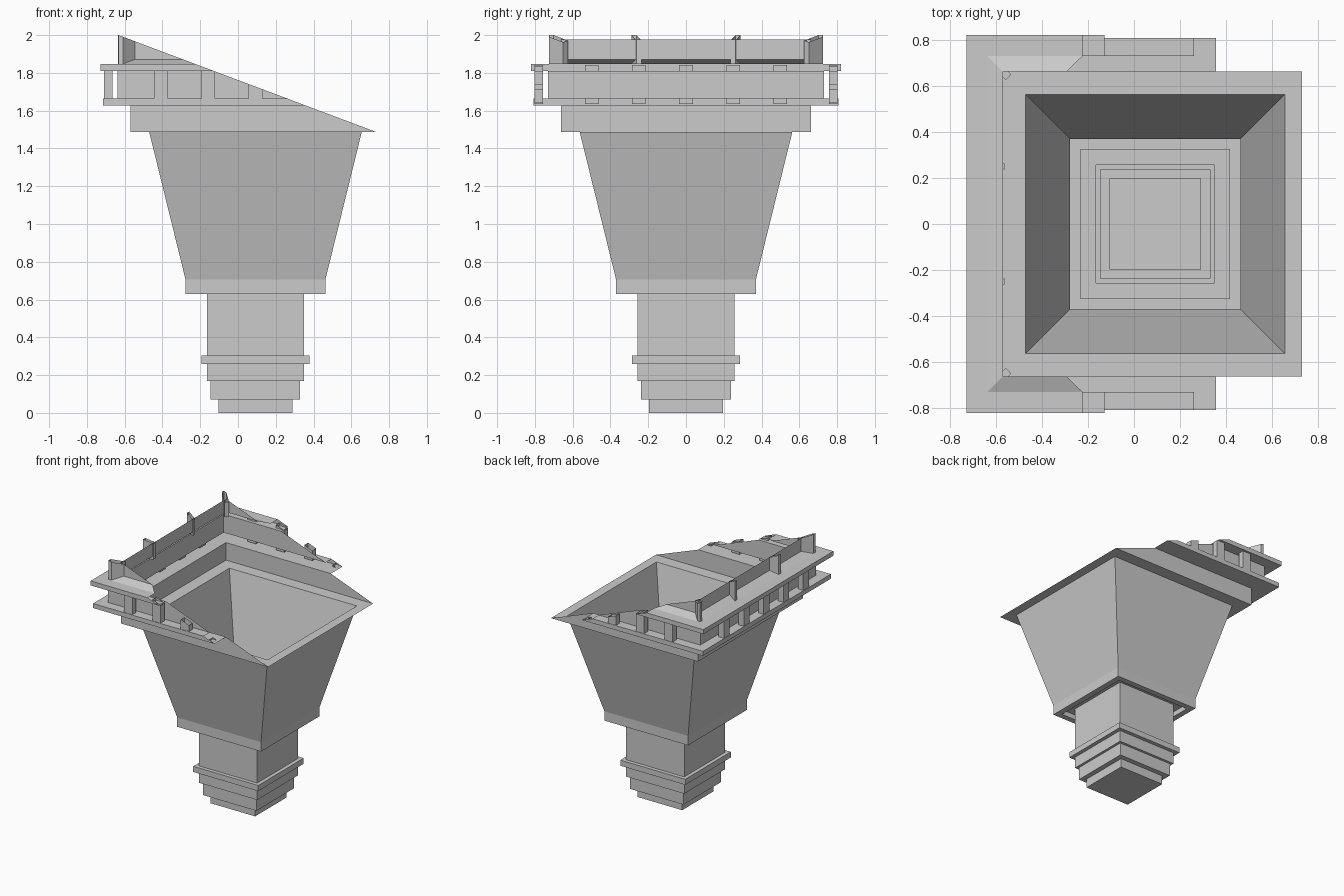
import bpy, bmesh, math
from mathutils import Vector, Matrix

if "Cube" in bpy.data.objects:
    bpy.data.objects.remove(bpy.data.objects["Cube"])

CX = 0.0925                                  # axis of the tower
CUT_CO = Vector((-0.633, 0, 2.0))            # slanted cut through the top
CUT_NO = Vector((0.51, 0, 1.357)).normalized()


def finish(name, bm, cut=True):
    bmesh.ops.translate(bm, verts=bm.verts, vec=(CX, 0, 0))
    if cut:
        geom = bm.verts[:] + bm.edges[:] + bm.faces[:]
        bmesh.ops.bisect_plane(bm, geom=geom, plane_co=CUT_CO, plane_no=CUT_NO,
                               clear_outer=True)
    me = bpy.data.meshes.new(name)
    bm.to_mesh(me)
    bm.free()
    ob = bpy.data.objects.new(name, me)
    bpy.context.collection.objects.link(ob)
    return ob


def square_shell(name, profile, floor=False):
    """Sweep a (half width, height) profile around a square."""
    bm = bmesh.new()
    rings = [[bm.verts.new((sx * h, sy * h, z))
              for sx, sy in ((-1, -1), (1, -1), (1, 1), (-1, 1))]
             for h, z in profile]
    if floor:
        bm.faces.new(rings[0][::-1])
    for a, b in zip(rings, rings[1:]):
        for i in range(4):
            j = (i + 1) % 4
            bm.faces.new((a[i], a[j], b[j], b[i]))
    return finish(name, bm)


def prism(bm, outline, z0, z1, turn=0.0):
    """Upright block from a counter-clockwise plan outline, turned about the axis."""
    rot = Matrix.Rotation(turn, 3, 'Z')
    lo = [bm.verts.new(rot @ Vector((x, y, z0))) for x, y in outline]
    hi = [bm.verts.new(rot @ Vector((x, y, z1))) for x, y in outline]
    bm.faces.new(lo[::-1])
    bm.faces.new(hi)
    n = len(lo)
    for i in range(n):
        j = (i + 1) % n
        bm.faces.new((lo[i], lo[j], hi[j], hi[i]))


# stepped foot and shaft, reaching up into the recess under the collar
square_shell("stepped_shaft", [
    (0.197, 0), (0.197, 0.07), (0.237, 0.07), (0.237, 0.17), (0.257, 0.17),
    (0.257, 0.26), (0.287, 0.26), (0.287, 0.305), (0.257, 0.305),
    (0.257, 0.67)], floor=True)

# collar with recessed underside, open funnel and rim wall
square_shell("funnel", [
    (0.257, 0.67), (0.325, 0.67), (0.325, 0.63), (0.37, 0.63), (0.37, 0.705),
    (0.563, 1.488), (0.662, 1.488), (0.662, 1.628)])

# gallery: lower ledge, recessed wall, upper ledge, sloped sill and parapet
square_shell("gallery", [
    (0.662, 1.628), (0.807, 1.628), (0.807, 1.664), (0.73, 1.664),
    (0.73, 1.81), (0.82, 1.81), (0.82, 1.846), (0.73, 1.846),
    (0.662, 1.872), (0.662, 2.1)])

# gallery pillars, five on each side
bm = bmesh.new()
for side in range(4):
    for k in range(-2, 3):
        y = k * 0.25
        prism(bm, [(0.756, y - 0.036), (0.803, y - 0.036),
                   (0.803, y + 0.036), (0.756, y + 0.036)],
              1.634, 1.841, side * math.pi / 2)
finish("gallery_pillars", bm)

# parapet fins: two on each side plus one at each corner, pointing outward
bm = bmesh.new()
for side in range(4):
    turn = side * math.pi / 2
    for s in (-0.38, 0.38):
        a, b, t = 0.655, 0.727, 0.013
        prism(bm, [(a, a * s - t), (b, b * s - t), (b, b * s + t), (a, a * s + t)],
              1.847, 2.1, turn)
    a, b, t = 0.65, 0.726, 0.024
    prism(bm, [(a - t, a), (a, a - t), (b, b - t), (b, b), (b - t, b)],
          1.847, 2.1, turn)
finish("parapet_fins", bm)
